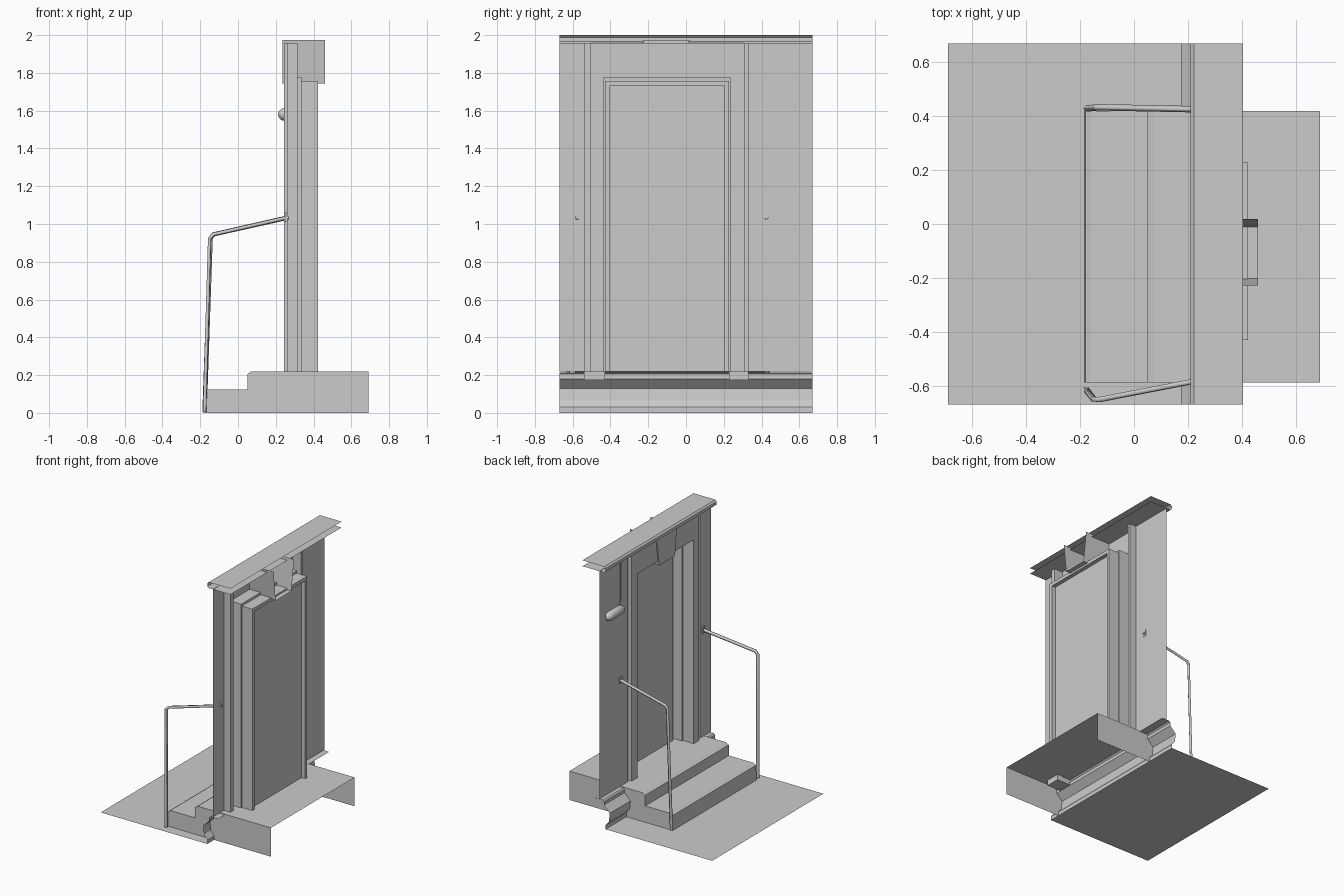
import bpy, bmesh
from mathutils import Matrix

if "Cube" in bpy.data.objects:
    bpy.data.objects.remove(bpy.data.objects["Cube"])

Y0, Y1 = -0.67, 0.67        # street frontage limits
S0, S1 = -0.588, 0.42       # step limits
XW = 0.259                  # wall face


def make(name, verts, faces):
    me = bpy.data.meshes.new(name)
    me.from_pydata(verts, [], faces)
    ob = bpy.data.objects.new(name, me)
    bpy.context.collection.objects.link(ob)
    return ob


def sheet(name, prof, a, b, caps=()):
    """Open (x, z) profile extruded along y; caps add extra end polygons."""
    n = len(prof)
    verts = [(x, y, z) for y in (a, b) for x, z in prof]
    faces = [(i, i + 1, n + i + 1, n + i) for i in range(n - 1)]
    for cap in caps:
        faces += [tuple(cap), tuple(n + i for i in reversed(cap))]
    return make(name, verts, faces)


def box(name, x0, x1, y0, y1, z0, z1):
    bm = bmesh.new()
    bmesh.ops.create_cube(bm, size=1, matrix=Matrix.Translation(
        ((x0 + x1) / 2, (y0 + y1) / 2, (z0 + z1) / 2)) @ Matrix.Diagonal(
        (x1 - x0, y1 - y0, z1 - z0, 1)))
    ob = make(name, [], [])
    bm.to_mesh(ob.data)
    bm.free()
    return ob


def tube(name, pts, r):
    cu = bpy.data.curves.new(name, 'CURVE')
    cu.dimensions = '3D'
    cu.bevel_depth, cu.bevel_resolution = r, 0
    cu.use_fill_caps = True
    sp = cu.splines.new('POLY')
    sp.points.add(len(pts) - 1)
    for p, co in zip(sp.points, pts):
        p.co = (*co, 1)
    ob = bpy.data.objects.new(name, cu)
    bpy.context.collection.objects.link(ob)
    return ob


# pavement with moulded plinth
sheet("pavement_and_plinth", [
    (-0.69, 0), (0.21, 0), (0.21, 0.03), (0.182, 0.065),
    (0.175, 0.13), (0.225, 0.18), (0.225, 0.205),
    (0.235, 0.215), (0.30, 0.215)], Y0, Y1)

# cornice, open at the back
sheet("cornice", [
    (0.405, 1.955), (0.225, 1.955), (0.21, 1.965), (0.21, 1.988),
    (0.222, 2.0), (0.405, 2.0)], Y0, Y1)

# two steps with chamfered nosings, open at back and bottom
steps = sheet("steps", [
    (-0.183, 0), (-0.18, 0.112), (-0.16, 0.125), (0.05, 0.125),
    (0.05, 0.206), (0.072, 0.22), (0.69, 0.22), (0.69, 0)], S0, S1,
    caps=[range(8)]).data
bm = bmesh.new()
bm.from_mesh(steps)
back = [f for f in bm.faces if all(v.co.x > 0.68 for v in f.verts)]
bmesh.ops.delete(bm, geom=back, context='FACES_ONLY')
bm.to_mesh(steps)
bm.free()

# wall, side grooves, architrave, stepped reveal and gap around the door:
# nested U outlines (x, y low, y high, top)
H = 1.957
levels = [
    (XW, Y0, Y1, H), (XW, -0.54, 0.332, H),
    (0.315, -0.54, 0.332, H), (0.315, -0.505, 0.307, H),
    (0.243, -0.505, 0.307, H), (0.243, -0.44, 0.235, 1.775),
    (0.335, -0.44, 0.235, 1.775), (0.335, -0.43, 0.228, 1.757),
    (0.423, -0.43, 0.228, 1.757), (0.423, -0.405, 0.205, 1.73),
    (0.392, -0.405, 0.205, 1.73)]
verts, faces = [], []
for i, (x, a, b, t) in enumerate(levels):
    verts += [(x, a, 0.22), (x, a, t), (x, b, t), (x, b, 0.22)]
    if i:
        p, q = 4 * i - 4, 4 * i
        for k in range(3):
            if k == 1 and levels[i - 1][3] == t == H:
                continue
            faces.append((p + k, p + k + 1, q + k + 1, q + k))
make("wall_and_door_surround", verts, faces)
make("door", verts[-4:], [(0, 1, 2, 3)])

# bases of the architrave posts
for a, b in ((-0.54, -0.43), (0.228, 0.332)):
    box("post_base", 0.235, 0.35, a, b, 0.175, 0.219)

# keystone: front, sides and underside
key = [(-0.228, 1.975), (-0.203, 1.745), (-0.012, 1.745), (0.018, 1.975)]
make("keystone", [(x, y, z) for x in (0.235, 0.46) for y, z in key],
     [(0, 1, 2, 3), (0, 4, 5, 1), (1, 5, 6, 2), (2, 6, 7, 3)])

# handrails
tube("handrail_left", [(-0.177, 0.428, 0.005), (-0.145, 0.432, 0.925),
                       (-0.13, 0.433, 0.945), (0.268, 0.425, 1.035)], 0.012)
tube("handrail_right", [(-0.177, -0.615, 0.005), (-0.15, -0.65, 0.925),
                        (-0.13, -0.652, 0.945), (0.268, -0.575, 1.035)], 0.012)
for y in (0.425, -0.575):
    box("handrail_bracket", 0.25, 0.262, y - 0.014, y + 0.014, 1.01, 1.06)

# wall lamp: half capsule along y, with its cable
bm = bmesh.new()
bmesh.ops.create_uvsphere(bm, u_segments=12, v_segments=7, radius=0.035,
                          matrix=Matrix.Rotation(1.5708, 4, 'X'))
for v in bm.verts:
    v.co.y += 0.065 if v.co.y > 0 else -0.065
bmesh.ops.bisect_plane(bm, geom=bm.verts[:] + bm.edges[:] + bm.faces[:],
                       plane_co=(0.01, 0, 0), plane_no=(1, 0, 0),
                       clear_outer=True)
lamp = make("wall_lamp", [], [])
bm.to_mesh(lamp.data)
bm.free()
lamp.location = (0.246, 0.51, 1.58)
for p in lamp.data.polygons:
    p.use_smooth = True
tube("lamp_cable", [(0.254, 0.45, 1.6), (0.254, 0.425, 1.65),
                    (0.254, 0.425, 1.955)], 0.004)
